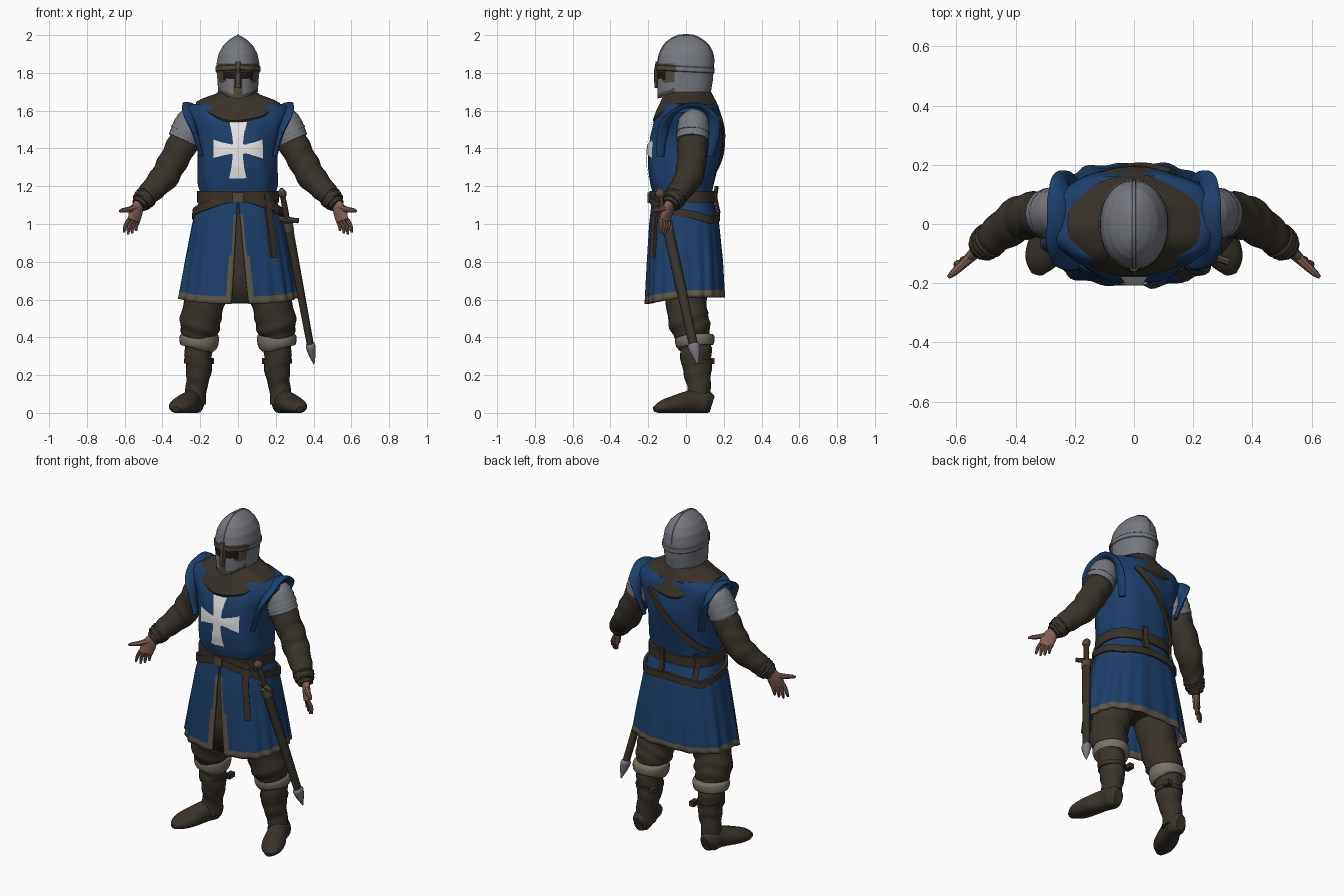
import bpy, bmesh
from math import sin, cos, pi
from mathutils import Vector as V

if "Cube" in bpy.data.objects:
    bpy.data.objects.remove(bpy.data.objects["Cube"])


def mat(name, r, g, b):
    m = bpy.data.materials.new(name)
    m.diffuse_color = (r, g, b, 1)
    m.use_nodes = True
    m.node_tree.nodes["Principled BSDF"].inputs["Base Color"].default_value = m.diffuse_color
    return m


BLUE = mat("blue cloth", .012, .051, .15)
BROWN = mat("dark brown cloth", .041, .033, .023)
LEATHER = mat("belt leather", .042, .031, .021)
STEEL = mat("steel", .18, .19, .215)
TRIM = mat("taupe trim", .115, .095, .068)
FUR = mat("pale cuff", .19, .165, .13)
SKIN = mat("skin", .22, .115, .092)
WHITE = mat("white", .85, .85, .85)
BRONZE = mat("dull bronze", .085, .068, .045)
DARK = mat("shadow black", .012, .01, .008)


def loft(name, rings, mats, closed=True, caps=True, rule=None, mirror=False, thick=0, loop=False):
    """Skin a list of rings; rule(row, col, centre) picks the material slot."""
    bm = bmesh.new()
    vs = [[bm.verts.new(p) for p in r] for r in rings]
    n = len(rings[0])
    for i in range(len(rings) if loop else len(rings) - 1):
        for j in range(n if closed else n - 1):
            k, l = (i + 1) % len(rings), (j + 1) % n
            f = bm.faces.new((vs[i][j], vs[i][l], vs[k][l], vs[k][j]))
            if rule:
                f.material_index = rule(i, j, f.calc_center_median())
    if caps and closed and not loop:
        bm.faces.new(vs[0])
        bm.faces.new(vs[-1])
    bmesh.ops.recalc_face_normals(bm, faces=bm.faces[:])
    me = bpy.data.meshes.new(name)
    bm.to_mesh(me)
    bm.free()
    for m in mats if isinstance(mats, list) else [mats]:
        me.materials.append(m)
    ob = bpy.data.objects.new(name, me)
    bpy.context.collection.objects.link(ob)
    if mirror:
        ob.modifiers.new("mirror", "MIRROR").use_mirror_merge = False
    if thick:
        s = ob.modifiers.new("thickness", "SOLIDIFY")
        s.thickness, s.offset = thick, 0


def spow(v, p):
    return abs(v) ** p * (1 if v > 0 else -1)


def oval(a, rx, yf, yb, p=.8):
    """Point on a superellipse; angle 0 is the front."""
    return rx * spow(sin(a), p), -spow(cos(a), p) * (yf if cos(a) > 0 else yb)


def table(tab, z):
    """Linear lookup in rows (z, values...) listed from top to bottom."""
    for t, b in zip(tab, tab[1:]):
        if z >= b[0]:
            break
    k = max(0, min(1, (t[0] - z) / (t[0] - b[0])))
    return [u + (w - u) * k for u, w in zip(t[1:], b[1:])]


def tube(name, pts, m, n=20, side=(0, 1, 0), wrinkle=0, freq=14, mirror=False, sub=6, floor=None):
    """Sweep an ellipse along points (x, y, z, r[, r2]) with smooth interpolation."""
    P = [list(p) + [p[3]] * (5 - len(p)) for p in pts]
    P = [P[0]] + P + [P[-1]]
    path = []
    for a, b, c, d in zip(P, P[1:], P[2:], P[3:]):
        for s in range(sub):
            t = s / sub
            path.append([.5 * (2*q + (r-p)*t + (2*p-5*q+4*r-u)*t*t + (3*q-p-3*r+u)*t**3)
                         for p, q, r, u in zip(a, b, c, d)])
    path.append(P[-1])
    rings = []
    for i, q in enumerate(path):
        T = (V(path[min(i+1, len(path)-1)][:3]) - V(path[max(i-1, 0)][:3])).normalized()
        u = V(side)
        u = (u - T * u.dot(T)).normalized()
        w = T.cross(u)
        ring = []
        for j in range(n):
            a = 2 * pi * j / n
            k = 1 + wrinkle * sin(freq * i / sub + 2.6 * sin(a + .6) + 1.3 * cos(2 * a))
            v = V(q[:3]) + (u * cos(a) * q[3] + w * sin(a) * q[4]) * k
            if floor is not None:
                v.z = max(v.z, floor)
            ring.append(v)
        rings.append(ring)
    loft(name, rings, m, mirror=mirror)


def strap(name, pts, m, width, thick=.01, loop=False):
    """Flat leather band lying on the body along the given points."""
    rings = []
    for i, p in enumerate(pts):
        p, n = V(p), len(pts)
        q, r = (pts[i-1], pts[(i+1) % n]) if loop else (pts[max(i-1, 0)], pts[min(i+1, n-1)])
        out = V((p.x / .055, p.y / .035, 0)).normalized()
        w = (V(r) - V(q)).cross(out).normalized() * width / 2
        rings.append([p - w - out * .006, p + w - out * .006, p + w + out * thick, p - w + out * thick])
    loft(name, rings, m, loop=loop)


def box(name, loc, size, m, mirror=False):
    x, y, z = (s / 2 for s in size)
    loft(name, [[V(loc) + V((a, b, c)) for a, b in ((-x, -y), (x, -y), (x, y), (-x, y))] for c in (-z, z)],
         m, mirror=mirror)


# Body outline: z, half width, front depth, back depth
BODY = [(1.648, .10, .08, .11), (1.642, .17, .11, .145), (1.635, .235, .125, .165), (1.622, .266, .135, .172),
        (1.59, .284, .145, .178), (1.54, .26, .17, .187), (1.47, .225, .19, .195), (1.40, .211, .20, .19),
        (1.30, .211, .20, .168), (1.21, .213, .187, .147), (1.17, .20, .175, .14), (1.12, .20, .175, .14),
        (1.08, .215, .18, .15), (1.0, .237, .188, .17), (.8, .275, .198, .19), (.57, .315, .207, .202)]


def around(a, z, off=0):
    rx, yf, yb = table(BODY, z)
    return (*oval(a, rx + off, yf + off, yb + off), z)


def on_body(x, z, off=0, back=False):
    rx, yf, yb = table(BODY, z)
    y = (1 - min(1, abs(x) / rx) ** 2.5) ** .4
    return (x, y * yb + off if back else -y * yf - off, z)


ANG = [2 * pi * i / 96 for i in range(96)]

# Tabard top with wide armhole flaps over the shoulders
zs = [b[0] for b in BODY[:5]] + [1.56 - .02 * i for i in range(24)]
loft("tabard_top", [[around(a, z, .0025 * sin(9 * a + 12 * z)) for a in ANG] for z in zs], BLUE)
tube("tabard_armhole", [(.195, -.135, 1.36, .012, .02), (.228, -.125, 1.48, .014, .03), (.254, -.088, 1.565, .016, .04),
                        (.255, -.01, 1.618, .016, .042), (.252, .075, 1.622, .016, .042), (.246, .135, 1.57, .016, .04),
                        (.225, .15, 1.48, .014, .03), (.195, .13, 1.36, .012, .02)],
     BLUE, n=12, side=(-.3, 0, 1), wrinkle=.04, freq=5, mirror=True)

# Tabard skirt: folded sheet with a front slit, trimmed along hem and slit
R, C = 28, 144
skirt = []
for i in range(R + 1):
    v = i / R
    ring = []
    for j in range(C + 1):
        d = .003 + .085 * v
        a = d + (2 * pi - 2 * d) * j / C
        z = 1.13 - v * (1.13 - .612 + .035 * max(0, cos(a)))
        x, y, z = around(a, z)
        k = 1 + v * (.022 * sin(18 * a) + .015 * sin(9 * a + 1))
        ring.append((x * k + .01 * v * max(0, cos(a)) ** 8, y * k, z))
    skirt.append(ring)
loft("tabard_skirt", skirt, [BLUE, TRIM], closed=False, thick=.012,
     rule=lambda i, j, c: int(i >= R - 2 or (i > 3 and (j in (0, C - 1) or (i > 14 and j in (1, C - 2))))))
loft("under_tunic_panel", [[on_body(x * .02, z, -.025) for x in range(-4, 5)] for z in (1.1, .9, .75, .58)],
     BROWN, closed=False, thick=.01)

# Cross on the chest, flared arms
st = [i / 12 for i in range(-12, 13)]
w5 = (-1, -.5, 0, .5, 1)
loft("cross_bar", [[on_body(s * .133, 1.397 + k * (.024 + .028 * s * s), .007) for k in w5] for s in st],
     WHITE, closed=False)
loft("cross_upright", [[on_body(k * (.028 + .02 * s * s), 1.39 + s * .15, .008) for k in w5] for s in st],
     WHITE, closed=False)

# Cowl
cowl = [(1.75, .085, .095, .115, 0), (1.70, .10, .112, .132, 0), (1.685, .12, .122, .145, .01),
        (1.672, .16, .137, .163, .03), (1.658, .197, .158, .18, .06), (1.642, .224, .176, .194, .093),
        (1.625, .218, .165, .184, .095)]
loft("cowl", [[(*oval(a, x, f, b, .9), z - d * cos(a) ** 2 + .003 * sin(7 * a)) for a in ANG]
              for z, x, f, b, d in cowl], BROWN)

# Helmet: steel skull, bronze brow and face edges, dark eye slots
HELM = [(2.0, .003, .025, .025), (1.992, .022, .055, .055), (1.972, .052, .09, .09), (1.945, .079, .117, .12),
        (1.90, .103, .14, .142), (1.85, .113, .15, .147), (1.825, .115, .153, .147), (1.76, .109, .152, .142),
        (1.70, .105, .15, .132)]


def helm_rule(i, j, c):
    x = abs(c.x)
    if c.y > -.06 or c.z > 1.85:
        return 0
    if 1.772 - .1 * x < c.z < 1.808 and .016 < x < .08:
        return 2
    low = 1.70 - .035 * max(0, -c.y / .15) ** 3
    return int(c.z > 1.80 or x < .022 or c.z < low + .02 or (x > .065 and c.z > 1.75))


helm = []
for i in range(49):
    z = 2 - .3 * (i / 48) ** 1.2
    k = max(0, (1.79 - z) / .09)
    helm.append([(*oval(a, *table(HELM, z), .95), z - .035 * k * max(0, cos(a)) ** 3) for a in ANG])
loft("helmet", helm, [STEEL, BRONZE, DARK], rule=helm_rule)
loft("helmet_band", [[(*oval(a, .115 + o, .153 + o, .147 + o, .95), z + .008 * cos(a)) for a in ANG]
                     for z, o in ((1.805, .001), (1.809, .005), (1.832, .005), (1.836, .001))],
     [STEEL, BRONZE], caps=False, rule=lambda i, j, c: int(c.y < -.05))
crest = [(0, -f, z) for z, x, f, b in HELM[5::-1]] + [(0, b, z) for z, x, f, b in HELM[:6]]
tube("helmet_crest", [(*p, .006, .004) for p in crest], STEEL, n=8, side=(1, 0, 0), sub=3)
tube("nose_guard", [(0, -.15, 1.86, .014, .01), (0, -.158, 1.80, .013, .012), (0, -.156, 1.72, .018, .01)],
     BRONZE, n=8, side=(1, 0, 0))

# Arms
tube("sleeve", [(.22, .04, 1.56, .075), (.255, .038, 1.51, .077), (.295, .035, 1.42, .08), (.345, .03, 1.33, .077),
                (.39, .015, 1.25, .075), (.455, -.03, 1.18, .063), (.49, -.058, 1.14, .056),
                (.525, -.085, 1.10, .042)], BROWN, wrinkle=.04, freq=6, mirror=True)
tube("mail_shoulder_upper", [(.228, .04, 1.575, .06), (.246, .04, 1.545, .08), (.274, .037, 1.48, .088)],
     STEEL, wrinkle=.02, mirror=True)
tube("mail_shoulder_lower", [(.25, .04, 1.53, .07), (.268, .037, 1.49, .084), (.288, .035, 1.443, .086)],
     STEEL, wrinkle=.02, mirror=True)
tube("wrist_wrap", [(.475, -.045, 1.155, .05), (.49, -.057, 1.14, .06), (.515, -.077, 1.112, .052)],
     BROWN, wrinkle=.05, mirror=True)

# Hands: palm, four fingers, thumb
ACROSS = V((.75, -.6, .1)).normalized()
tube("palm", [(.522, -.083, 1.11, .03, .022), (.54, -.10, 1.065, .042, .02), (.552, -.115, 1.015, .04, .014)],
     SKIN, n=14, side=ACROSS, mirror=True)
for i, l in enumerate((.055, .07, .078, .07)):
    b = V((.552, -.115, 1.022)) + ACROSS * (i - 1.5) * .021
    t = b + V((.012 + .005 * i, -.004, -l))
    m = (b + t) / 2 + V((.006, .004, 0))
    tube("finger_%d" % (i + 1), [(*b, .0115), (*m, .011), (*t, .006)], SKIN, n=8, sub=3, mirror=True)
tube("thumb", [(.54, -.10, 1.085, .02), (.582, -.14, 1.075, .015), (.61, -.165, 1.072, .012),
               (.627, -.18, 1.068, .006)], SKIN, n=8, sub=3, mirror=True)

# Trousers and boots
loft("hips", [[(*oval(a, x, f, f + .02), z) for a in ANG[::4]]
              for z, x, f in ((1.1, .18, .12), (.9, .20, .13), (.76, .19, .12), (.70, .12, .08))], BROWN)
tube("trouser_leg", [(.11, .015, .82, .11), (.155, .005, .66, .11), (.19, .005, .54, .107), (.20, .02, .47, .108),
                     (.203, .035, .42, .096), (.205, .045, .37, .08)], BROWN, wrinkle=.035, freq=5, mirror=True)
tube("boot_cuff", [(.206, .048, .348, .078), (.205, .047, .356, .098), (.205, .046, .385, .105),
                   (.205, .045, .412, .1), (.205, .045, .422, .08)], FUR, n=24, wrinkle=.012, freq=2, mirror=True)
tube("boot_shaft", [(.207, .05, .38, .08, .074), (.21, .052, .32, .084, .073), (.208, .06, .22, .075, .067),
                    (.22, .068, .14, .062, .057), (.228, .072, .05, .066, .057)],
     BROWN, wrinkle=.035, freq=6, mirror=True)
tube("boot_foot", [(.23, .138, .045, .03, .045), (.232, .10, .055, .055, .065), (.25, .03, .058, .056, .062),
                   (.288, -.06, .042, .066, .05), (.315, -.125, .03, .055, .036), (.328, -.168, .018, .02, .014)],
     BROWN, side=(1, 0, 0), floor=0, mirror=True)
tube("boot_strap", [(.209, .056, .262, .083, .076), (.209, .056, .285, .085, .078)], LEATHER, mirror=True)
box("boot_buckle", (.142, .125, .275), (.03, .05, .03), LEATHER, mirror=True)

# Belts
strap("waist_belt", [around(a, 1.145, .007) for a in ANG], LEATHER, .06, loop=True)
hip = [(pi, 1.04), (2.3, 1.02), (pi / 2, 1.055), (.7, 1.10), (0, 1.145)]
strap("hip_belt", [around(a, table(hip, pi - abs(a - pi))[0], .01) for a in ANG], LEATHER, .04, loop=True)
box("belt_buckle", (0, -.194, 1.14), (.06, .02, .055), BRONZE)
strap("hanging_strap", [on_body(.15 + .004 * i, 1.16 - .034 * i, .016) for i in range(11)], LEATHER, .036)
strap("back_strap", [on_body(.13 - .033 * i, 1.56 - .035 * i, .004, True) for i in range(11)], LEATHER, .034)
for x in (-.16, .05):
    strap("belt_loop", [on_body(x, 1.2 - .035 * i, .017, True) for i in range(5)], LEATHER, .03)
strap("sword_hanger", [on_body(.17 + .012 * i, 1.12 - .02 * i, .02) for i in range(4)], LEATHER, .03)

# Sword and scabbard, laid along one slanted line
A, B = V((.232, -.14, 1.175)), V((.402, .062, .258))


def sword(name, stations, m, n=12):
    tube(name, [(*(A + (B - A) * t), r, r2) for t, r, r2 in stations], m, n=n, side=(.2, 1, 0), sub=3)


sword("sword_pommel", [(-.015, .008, .008), (.005, .026, .022), (.025, .026, .022), (.045, .01, .01)], BRONZE, 8)
sword("sword_grip", [(.03, .014, .014), (.1, .017, .016), (.17, .014, .014)], LEATHER)
sword("scabbard_throat", [(.18, .031, .027), (.23, .03, .026)], BRONZE)
sword("scabbard", [(.19, .029, .024), (.5, .027, .022), (.9, .024, .019)], BROWN)
sword("scabbard_tip", [(.88, .022, .019), (.895, .034, .026), (.94, .024, .02), (1, .003, .003)], STEEL)
G = A + (B - A) * .165
D = V((1, -.35, -.12)).normalized()
tube("sword_guard", [(*(G + D * s), r, r) for s, r in ((-.062, .014), (-.045, .013), (0, .016), (.045, .013),
                                                       (.062, .014))], BRONZE, n=8, side=(0, 0, 1), sub=3)

# Smooth shading with sharp creases kept
for ob in bpy.context.collection.objects:
    ob.select_set(True)
    bpy.context.view_layer.objects.active = ob
bpy.ops.object.shade_smooth_by_angle(angle=.7)
